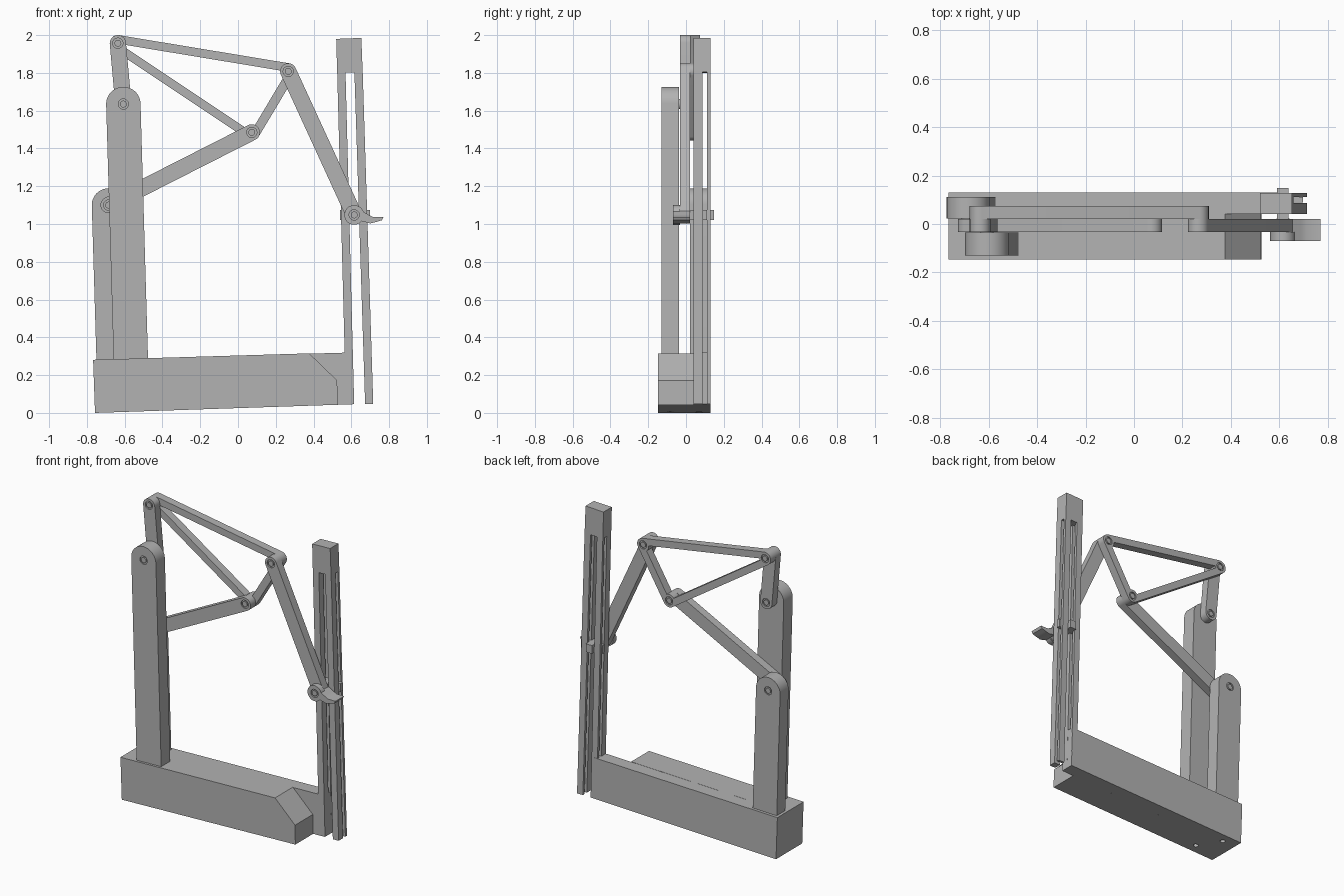
import bpy, bmesh, math
from mathutils import Vector

cube = bpy.data.objects.get("Cube")
if cube:
    bpy.data.objects.remove(cube, do_unlink=True)

grey = bpy.data.materials.new("plain grey")
grey.use_nodes = True
colour = (0.45, 0.45, 0.45, 1)
grey.diffuse_color = colour
grey.node_tree.nodes["Principled BSDF"].inputs["Base Color"].default_value = colour

R = 0.043                      # rounded end radius of the links
BORE, CORE = 0.027, 0.018
FRONT = (-0.033, 0.021)        # depth layer of the arms
MID = (0.021, 0.075)           # depth layer of the triangular frame

# Joint positions in the x-z plane
tall_pivot = Vector((-0.607, 1.635))
short_pivot = Vector((-0.685, 1.10))
top_joint = Vector((-0.636, 1.957))
elbow = Vector((0.266, 1.808))
low_joint = Vector((0.073, 1.485))
end_joint = Vector((0.615, 1.048))


def prism(name, points, y0, y1):
    """Extrude an x-z outline from y0 to y1."""
    bm = bmesh.new()
    face = bm.faces.new([bm.verts.new((p[0], y0, p[1])) for p in points])
    ext = bmesh.ops.extrude_face_region(bm, geom=[face])["geom"]
    moved = [v for v in ext if isinstance(v, bmesh.types.BMVert)]
    bmesh.ops.translate(bm, verts=moved, vec=(0, y1 - y0, 0))
    bmesh.ops.recalc_face_normals(bm, faces=bm.faces)
    mesh = bpy.data.meshes.new(name)
    bm.to_mesh(mesh)
    bm.free()
    mesh.materials.append(grey)
    obj = bpy.data.objects.new(name, mesh)
    bpy.context.collection.objects.link(obj)
    return obj


def arc(c, r, start, end, steps=16):
    return [(c[0] + r * math.cos(start + (end - start) * i / steps),
             c[1] + r * math.sin(start + (end - start) * i / steps))
            for i in range(steps + 1)]


def disc(name, c, r, y0, y1):
    return prism(name, arc(c, r, 0, math.tau, 32)[:-1], y0, y1)


def hull(centres, r):
    """Rounded outline around counter-clockwise centres."""
    points, n = [], len(centres)
    for i, c in enumerate(centres):
        d0, d1 = c - centres[i - 1], centres[(i + 1) % n] - c
        a0 = math.atan2(d0.y, d0.x) - math.pi / 2
        a1 = math.atan2(d1.y, d1.x) - math.pi / 2
        while a1 <= a0:
            a1 += math.tau
        points += arc(c, r, a0, a1)
    return points


def cut(obj, cutter):
    mod = obj.modifiers.new("cut", "BOOLEAN")
    mod.operation, mod.solver, mod.object = "DIFFERENCE", "EXACT", cutter
    bpy.context.view_layer.objects.active = obj
    bpy.ops.object.modifier_apply(modifier=mod.name)
    bpy.data.objects.remove(cutter, do_unlink=True)


def bore(obj, *centres):
    for c in centres:
        cut(obj, disc("bore_cutter", c, BORE, -0.3, 0.3))


def link(name, a, b, layer):
    bore(prism(name, hull([a, b], R), *layer), a, b)


def pin(name, c, y0, y1):
    """Stepped pin: recessed sleeve with a flush core."""
    disc(name + "_sleeve", c, BORE, y0 + 0.008, y1 - 0.008)
    disc(name + "_core", c, CORE, y0, y1)


def post(name, foot, pivot, r, y0, y1):
    axis = (pivot - foot).normalized()
    side = Vector((axis.y, -axis.x)) * r
    a = math.atan2(side.y, side.x)
    obj = prism(name, [foot - side, foot + side] + arc(pivot, r, a, a + math.pi, 24), y0, y1)
    bore(obj, pivot)


# Base: chamfered front block and longer back block, with screw holes below
base_front = prism("base_front", [(-0.757, 0), (0.527, 0.043), (0.525, 0.172),
                                  (0.377, 0.315), (-0.767, 0.281)], -0.147, 0.041)
base_back = prism("base_back", [(-0.757, 0), (0.615, 0.046), (0.607, 0.32),
                                (-0.767, 0.281)], 0.041, 0.13)
for obj, x, y in ((base_front, -0.57, -0.083), (base_back, -0.66, 0.068)):
    hole = disc("screw_cutter", (0, 0), 0.016, -0.15, 0.15)
    hole.rotation_euler.x = math.pi / 2
    hole.location = (x, y, 0)
    bpy.context.view_layer.update()
    cut(obj, hole)

# Posts
post("tall_post", Vector((-0.567, 0.27)), tall_pivot, 0.091, -0.131, -0.036)
post("short_post", Vector((-0.66, 0.27)), short_pivot, 0.089, 0.022, 0.111)

# Arms
link("crank", tall_pivot, top_joint, FRONT)
link("lower_arm", short_pivot, low_joint, FRONT)
link("tool_arm", elbow, end_joint, FRONT)

# Open triangular frame
corners = [top_joint, low_joint, elbow]
frame = prism("triangle_frame", hull(corners, R), *MID)
centroid = sum(corners, Vector((0, 0))) / 3
cut(frame, prism("window_cutter", [c.lerp(centroid, 0.02) for c in corners], -0.3, 0.3))
bore(frame, *corners)
for c in corners:
    bore(disc("frame_boss", c, R, *MID), c)

# Pins
for c in corners:
    pin("joint_pin", c, FRONT[0], MID[1])
pin("tall_pivot_pin", tall_pivot, -0.131, FRONT[1])
pin("short_pivot_pin", short_pivot, FRONT[0], 0.111)

# Guide: head block with two rails, each split into a front and a back bar
prism("guide_head", [(0.525, 1.80), (0.66, 1.804), (0.653, 1.985), (0.52, 1.98)], 0.041, 0.129)
for side, top_x, foot_x in (("left", 0.616, 0.673), ("right", 0.525, 0.572)):
    for part, y0, y1 in (("front", 0.041, 0.087), ("back", 0.112, 0.129)):
        prism(f"{side}_rail_{part}", [(foot_x, 0.046), (foot_x + 0.043, 0.047),
                                      (top_x + 0.044, 1.81), (top_x, 1.81)], y0, y1)


def box(name, x0, x1, y0, y1, z0, z1):
    return prism(name, [(x0, z0), (x1, z0), (x1, z1), (x0, z1)], y0, y1)


# Slider running in the guide
box("slider_block", 0.592, 0.638, 0.015, 0.148, 1.02, 1.075)
box("slider_key", 0.54, 0.698, 0.088, 0.111, 1.02, 1.075)

# Collar and pointed tool at the end of the arm
bore(disc("tool_collar", end_joint, 0.052, -0.07, -0.033), end_joint)
pin("collar_pin", end_joint, -0.07, 0.03)
prism("tool_tip", [(0.655, 1.015), (0.70, 1.003), (0.735, 1.012), (0.762, 1.02),
                   (0.77, 1.037), (0.715, 1.037), (0.69, 1.05), (0.655, 1.07)], -0.07, 0.021)

# Smooth the round ends, keep the edges crisp
for obj in bpy.context.collection.objects:
    if obj.type == "MESH" and grey.name in obj.data.materials:
        obj.select_set(True)
        bpy.context.view_layer.objects.active = obj
bpy.ops.object.shade_smooth_by_angle(angle=math.radians(30))
